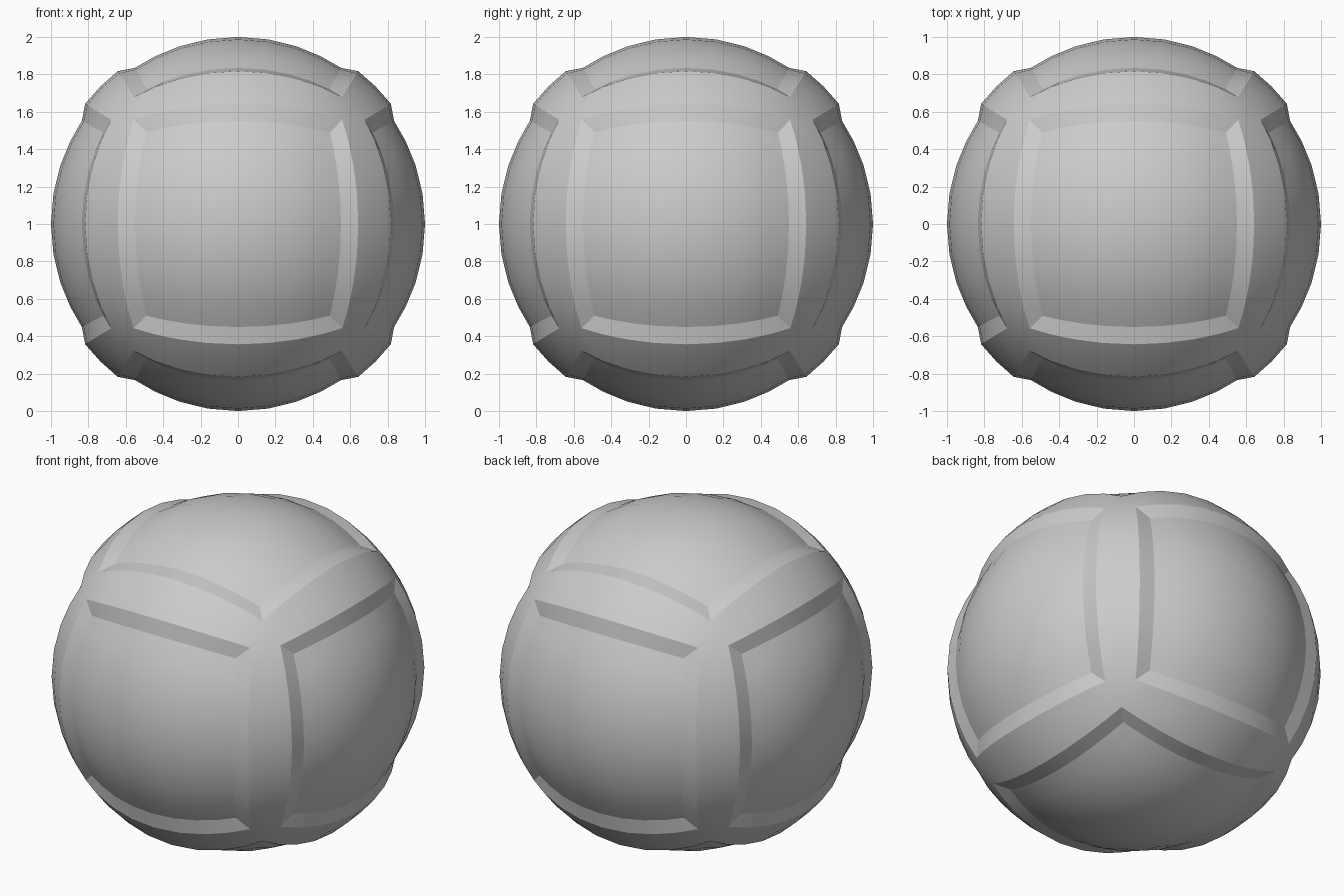
import bpy, bmesh, math
from mathutils import Vector, Matrix

if "Cube" in bpy.data.objects:
    bpy.data.objects.remove(bpy.data.objects["Cube"])

N = 4                      # panel segments per half
R_RIDGE, R_PANEL = 1.04, 1.0


def point(rot, i, j, base, bow, radius):
    """Grid point of a cube face pushed onto a sphere."""
    def coord(a, b):
        if abs(a) > N:
            return math.copysign(1, a)
        return a / N * (base + bow * min(1, (b / N) ** 2))
    p = Vector((coord(i, j), coord(j, i), 1)).normalized() * radius
    return rot @ p + Vector((0, 0, 1))


def add_side(bm, rot):
    rng = range(-N - 1, N + 2)
    # raised frame points and sunken panel points
    top = {(i, j): bm.verts.new(point(rot, i, j, 0.787, 0.035, R_RIDGE))
           for i in rng for j in rng if max(abs(i), abs(j)) >= N}
    low = {(i, j): bm.verts.new(point(rot, i, j, 0.66, 0.02, R_PANEL))
           for i in rng for j in rng if max(abs(i), abs(j)) <= N}
    for i in rng[:-1]:
        for j in rng[:-1]:
            quad = [(i, j), (i + 1, j), (i + 1, j + 1), (i, j + 1)]
            inside = all(q in low for q in quad)
            bm.faces.new([(low if inside else top)[q] for q in quad])
    # sloped walls between frame and panel
    ring = ([(k, -N) for k in range(-N, N)] + [(N, k) for k in range(-N, N)]
            + [(-k, N) for k in range(-N, N)] + [(-N, -k) for k in range(-N, N)])
    for a, b in zip(ring, ring[1:] + ring[:1]):
        bm.faces.new([top[a], top[b], low[b], low[a]])


bm = bmesh.new()
sides = [Matrix.Rotation(k * math.pi / 2, 3, 'X') for k in range(4)]
sides += [Matrix.Rotation(s * math.pi / 2, 3, 'Y') for s in (-1, 1)]
for rot in sides:
    add_side(bm, rot)
bmesh.ops.remove_doubles(bm, verts=bm.verts, dist=1e-4)
bmesh.ops.recalc_face_normals(bm, faces=bm.faces)

mesh = bpy.data.meshes.new("panelled_ball")
bm.to_mesh(mesh)
bm.free()
ball = bpy.data.objects.new("panelled_ball", mesh)
bpy.context.collection.objects.link(ball)
bpy.context.view_layer.objects.active = ball
ball.select_set(True)
bpy.ops.object.shade_smooth_by_angle(angle=math.radians(16))
